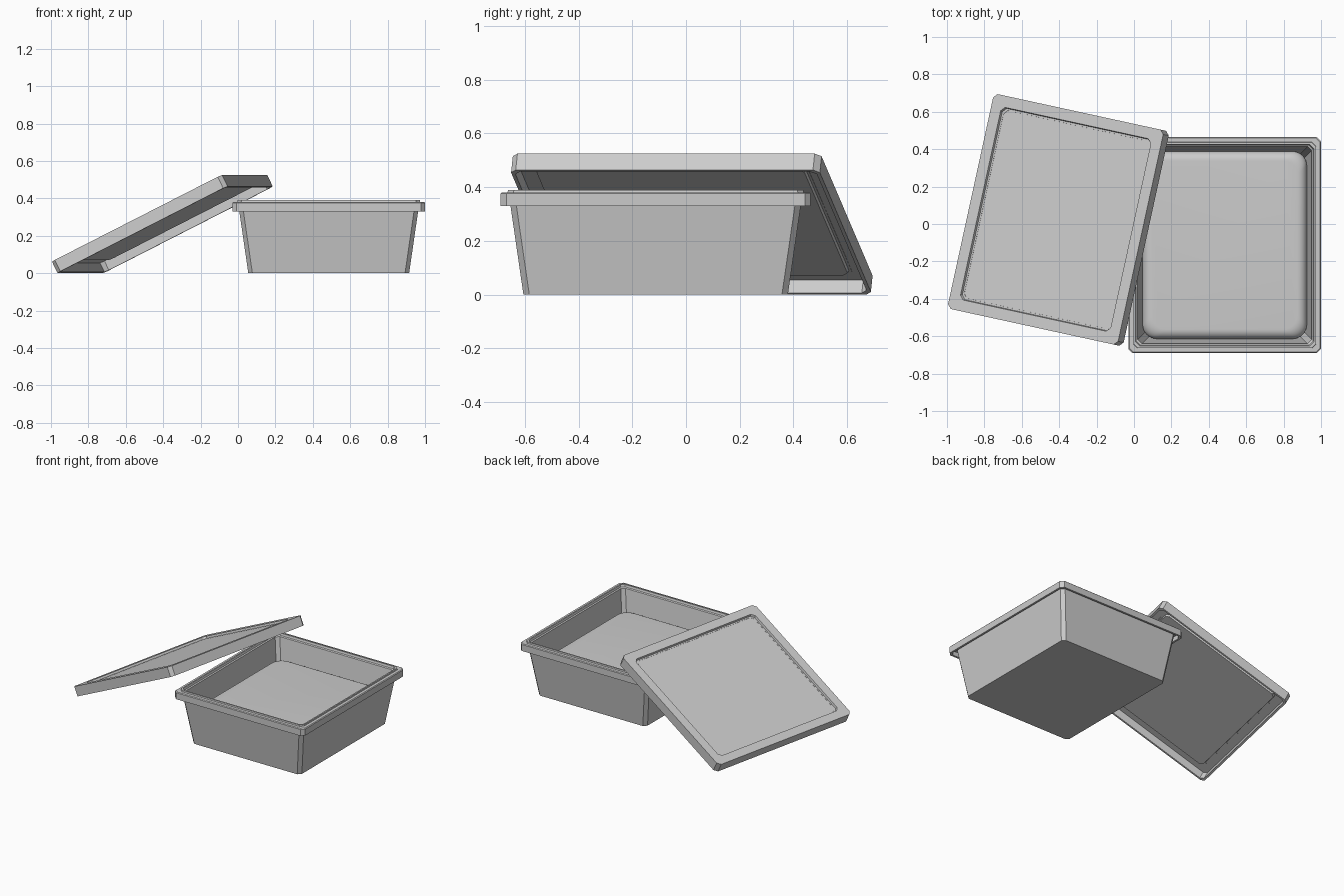
import bpy, bmesh, math
from mathutils import Matrix

if "Cube" in bpy.data.objects:
    bpy.data.objects.remove(bpy.data.objects["Cube"])


def ring(bm, hx, hy, r, z, n):
    """Rectangle loop with n-segment corners of radius r."""
    verts = []
    for k, (sx, sy) in enumerate([(1, 1), (-1, 1), (-1, -1), (1, -1)]):
        for i in range(n + 1):
            a = math.pi / 2 * (k + i / n)
            verts.append(bm.verts.new((sx * (hx - r) + r * math.cos(a),
                                       sy * (hy - r) + r * math.sin(a), z)))
    return verts


def shell(name, hx, hy, profile, matrix, n=1, r=0.022):
    """Skin rings given as (inset, z) and cap the first and last."""
    bm = bmesh.new()
    rings = [ring(bm, hx - d, hy - d, r, z, n) for d, z in profile]
    for a, b in zip(rings, rings[1:]):
        for i in range(len(a)):
            j = (i + 1) % len(a)
            bm.faces.new((a[i], a[j], b[j], b[i]))
    bm.faces.new(rings[0][::-1])
    bm.faces.new(rings[-1])
    bmesh.ops.recalc_face_normals(bm, faces=bm.faces)
    mesh = bpy.data.meshes.new(name)
    bm.to_mesh(mesh)
    bm.free()
    ob = bpy.data.objects.new(name, mesh)
    bpy.context.collection.objects.link(ob)
    ob.matrix_world = matrix
    return ob


# Tapered tub with overhanging rim and raised inner lip
HX, HY = 0.515, 0.577
place = Matrix.Translation((0.485, -0.113, 0))
shell("tub", HX, HY, [
    (0.085, 0), (0.037, 0.33), (0.033, 0.362), (0.014, 0.362), (0.014, 0.33),
    (0, 0.33), (0, 0.376), (0.005, 0.381), (0.026, 0.381), (0.028, 0.39),
    (0.038, 0.39), (0.042, 0.375), (0.05, 0.37), (0.102, 0.02)], place)

# Soft filling with rounded top edges
R, TOP = 0.05, 0.245
profile = [(0.104, 0.021)]
for i in range(9):
    a = math.pi / 2 * i / 8
    profile.append((0.076 + R * (1 - math.cos(a)), TOP - R + R * math.sin(a)))
filling = shell("filling", HX, HY, profile, place, n=8, r=0.075)
bpy.context.view_layer.objects.active = filling
filling.select_set(True)
bpy.ops.object.shade_smooth_by_angle(angle=math.radians(35))

# Lid with recessed panel and skirt, leaning on the tub rim
lean = (Matrix.Translation((-0.419, 0.025, 0.293))
        @ Matrix.Rotation(math.radians(-12.3), 4, 'Z')
        @ Matrix.Rotation(math.radians(-26.5), 4, 'Y'))
shell("lid", 0.52, 0.588, [
    (0.078, -0.028), (0.074, -0.014), (0.014, -0.014), (0.014, -0.068),
    (0, -0.068), (0, 0), (0.061, 0), (0.065, -0.015)], lean)
